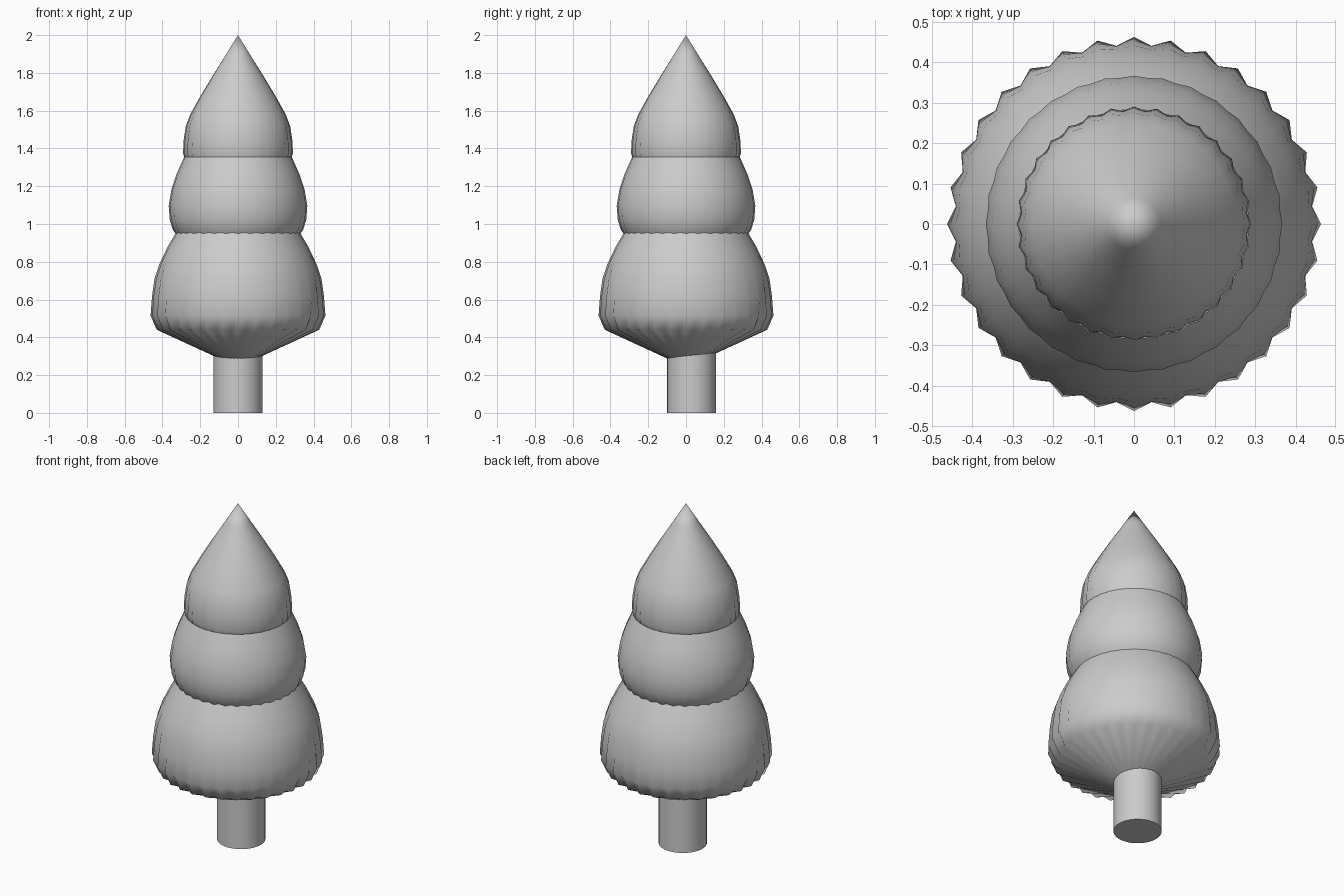
import bpy, bmesh, math

if "Cube" in bpy.data.objects:
    bpy.data.objects.remove(bpy.data.objects["Cube"])

PLEATS = 32


def pleated_tier(name, profile):
    """Revolve (ridge radius, valley radius, z) rings into a pleated shell."""
    bm = bmesh.new()
    n = PLEATS * 2
    rings = []
    for ridge, valley, z in profile:
        if ridge == 0:
            rings.append([bm.verts.new((0, 0, z))])
            continue
        ring = []
        for i in range(n):
            a = 2 * math.pi * i / n
            r = valley if i % 2 else ridge
            ring.append(bm.verts.new((r * math.cos(a), r * math.sin(a), z)))
        rings.append(ring)
    for low, high in zip(rings, rings[1:]):
        for i in range(n):
            j = (i + 1) % n
            if len(high) == 1:
                bm.faces.new((low[i], low[j], high[0]))
            else:
                bm.faces.new((low[i], low[j], high[j], high[i]))
    for f in bm.faces:
        f.smooth = True
    mesh = bpy.data.meshes.new(name)
    bm.to_mesh(mesh)
    bm.free()
    obj = bpy.data.objects.new(name, mesh)
    bpy.context.collection.objects.link(obj)
    return obj


# Trunk, set slightly towards the back
bpy.ops.mesh.primitive_cylinder_add(vertices=32, radius=0.13, depth=0.34,
                                    location=(0, 0.03, 0.17))
trunk = bpy.context.object
trunk.name = "trunk"
bpy.ops.object.shade_smooth_by_angle(angle=math.radians(40))

# Lower foliage with tapered underside
pleated_tier("lower_foliage", [
    (0.10, 0.095, 0.288), (0.13, 0.124, 0.302), (0.43, 0.405, 0.44),
    (0.463, 0.443, 0.515), (0.455, 0.442, 0.62), (0.442, 0.433, 0.71),
    (0.415, 0.41, 0.79), (0.372, 0.369, 0.88), (0.328, 0.326, 0.955)])

# Middle foliage
pleated_tier("middle_foliage", [
    (0.325, 0.315, 0.94), (0.345, 0.337, 0.97), (0.361, 0.355, 1.02),
    (0.367, 0.363, 1.095), (0.352, 0.349, 1.185), (0.325, 0.323, 1.265),
    (0.285, 0.283, 1.355)])

# Top foliage ending in a point
pleated_tier("top_foliage", [
    (0.283, 0.272, 1.348), (0.291, 0.281, 1.375), (0.287, 0.279, 1.45),
    (0.276, 0.270, 1.52), (0.253, 0.249, 1.58), (0.20, 0.198, 1.675),
    (0.137, 0.136, 1.78), (0.065, 0.065, 1.895), (0, 0, 2.0)])
